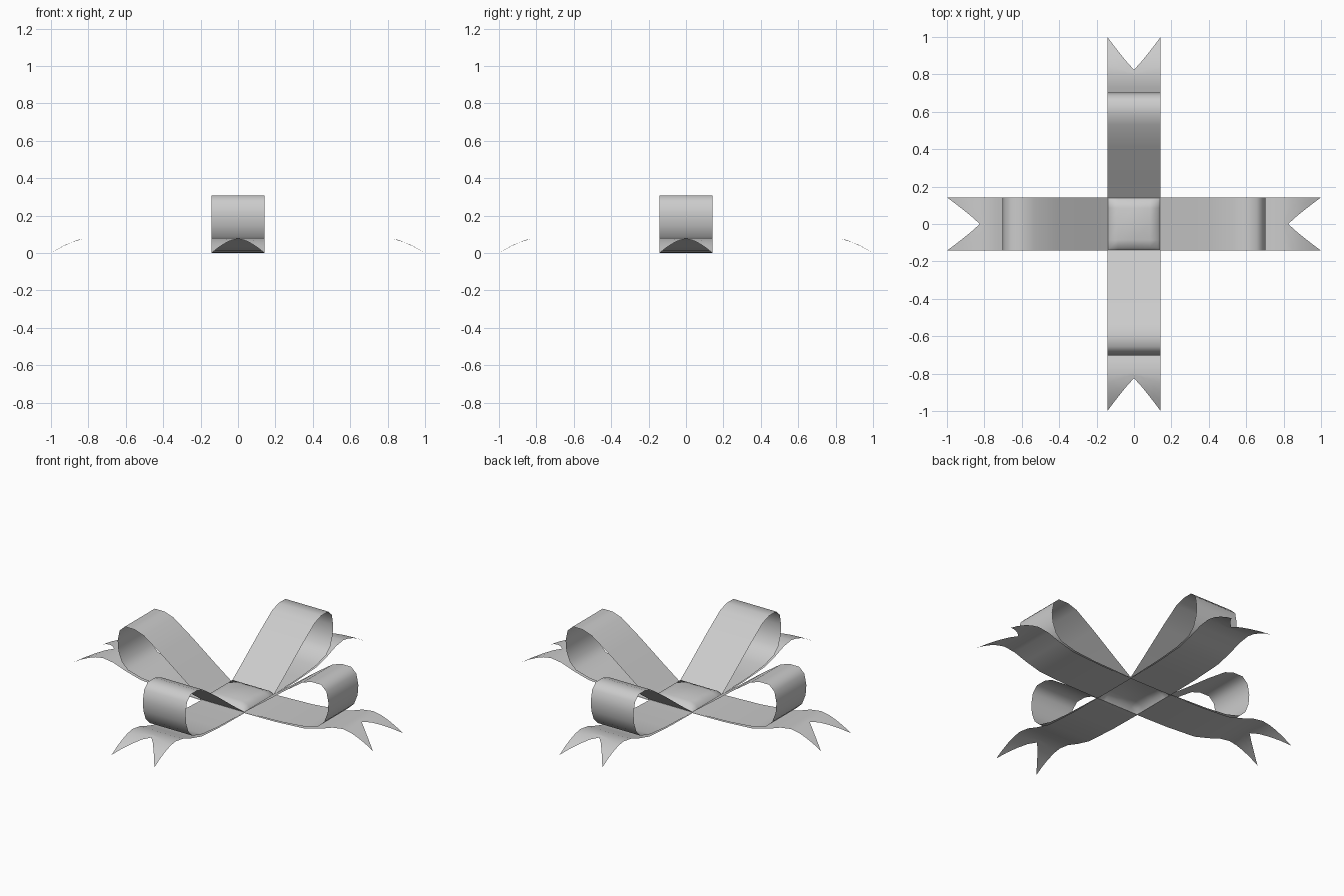
import bpy, bmesh, math

if "Cube" in bpy.data.objects:
    bpy.data.objects.remove(bpy.data.objects["Cube"])

W = 0.1425  # half width of the ribbon


def make_mesh(name, rows):
    """Skin a grid of points (list of rows) as a thin smooth sheet."""
    bm = bmesh.new()
    grid = [[bm.verts.new(p) for p in row] for row in rows]
    for a, b in zip(grid, grid[1:]):
        for i in range(len(a) - 1):
            bm.faces.new((a[i], a[i + 1], b[i + 1], b[i]))
    for f in bm.faces:
        f.smooth = True
    me = bpy.data.meshes.new(name)
    bm.to_mesh(me)
    bm.free()
    return me


def add(name, me, angle=0.0):
    ob = bpy.data.objects.new(name, me)
    ob.rotation_euler.z = angle
    bpy.context.collection.objects.link(ob)
    return ob


# Loop profile: (distance from centre, height), out along the top and back below
loop = [(0.14, 0.005), (0.25, 0.085), (0.41, 0.205), (0.53, 0.288),
        (0.59, 0.308), (0.655, 0.308), (0.69, 0.275), (0.703, 0.21),
        (0.698, 0.15), (0.675, 0.09), (0.635, 0.052), (0.54, 0.026),
        (0.40, 0.013), (0.14, 0.004)]
loop_mesh = make_mesh("loop", [[(r, -W, z), (r, W, z)] for r, z in loop])

# Tail profile
tail = [(0.14, 0.0), (0.35, 0.003), (0.55, 0.015), (0.65, 0.042), (0.73, 0.07),
        (0.80, 0.08), (0.86, 0.07), (0.93, 0.042), (1.0, 0.0)]


def tail_z(r):
    for (r0, z0), (r1, z1) in zip(tail, tail[1:]):
        if r <= r1:
            return z0 + (z1 - z0) * (r - r0) / (r1 - r0)
    return tail[-1][1]


# Tail sheet with swallow-tail end: columns end further out towards the edges
cols = [i / 4 for i in range(-4, 5)]
rows = [[(r, c * W, z) for c in cols] for r, z in tail[:6]]
for k in range(1, 5):
    row = []
    for c in cols:
        end = 0.825 + 0.175 * abs(c) ** 1.1
        r = 0.80 + (end - 0.80) * k / 4
        row.append((r, c * W, tail_z(r)))
    rows.append(row)
tail_mesh = make_mesh("tail", rows)

# Four arms around the knot
for i, side in enumerate(("right", "back", "left", "front")):
    add("loop_" + side, loop_mesh, i * math.pi / 2)
    add("tail_" + side, tail_mesh, i * math.pi / 2)

# Centre knot: soft square pad
steps = [-1, -0.88, -0.6, 0, 0.6, 0.88, 1]
height = {1: 0.0, 0.88: 0.026, 0.6: 0.038, 0: 0.042}
add("knot", make_mesh("knot", [[(x * W, y * W, height[max(abs(x), abs(y))])
                                for x in steps] for y in steps]))
